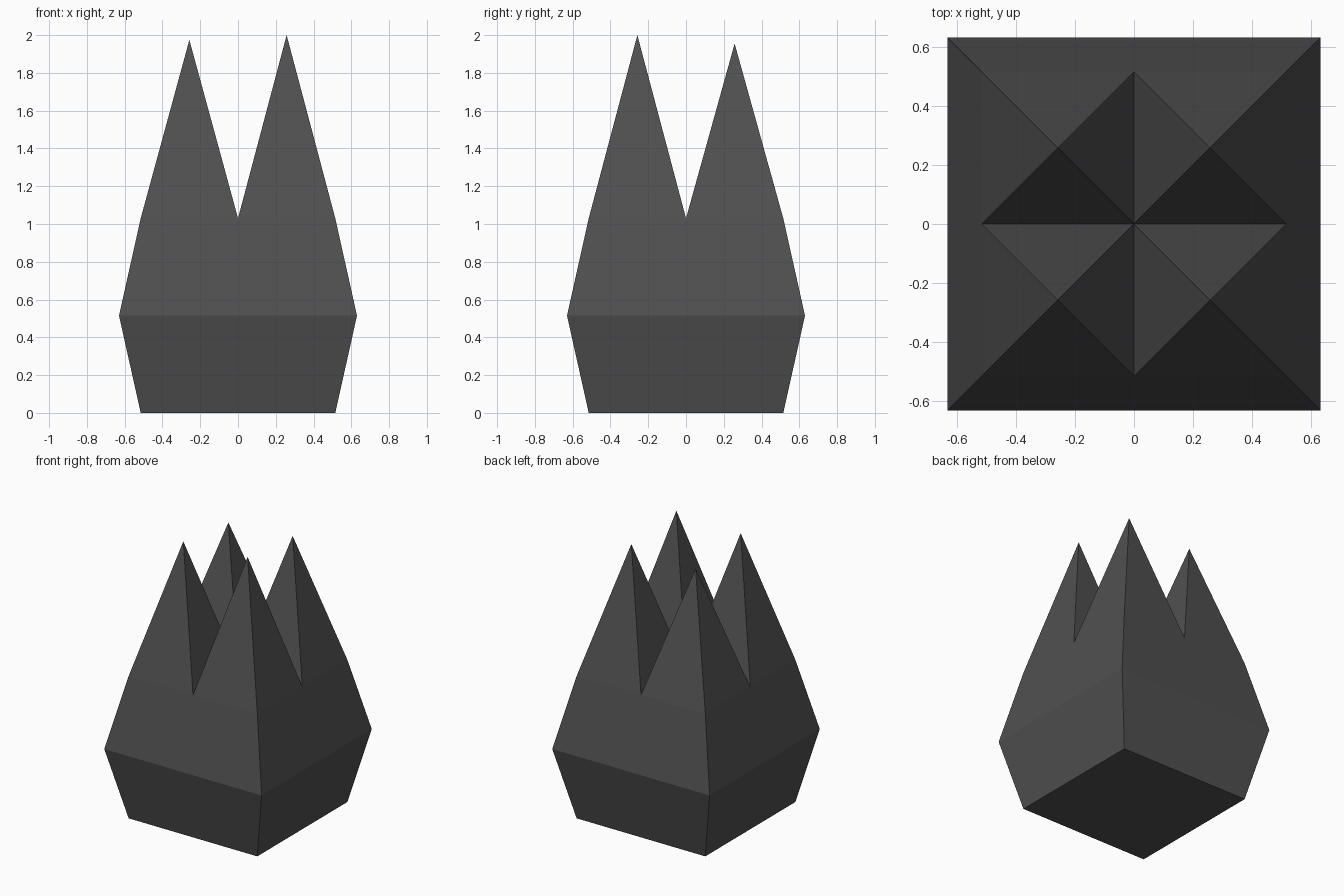
import bpy
import bmesh

if "Cube" in bpy.data.objects:
    bpy.data.objects.remove(bpy.data.objects["Cube"])

BASE, WAIST = 0.515, 0.63          # half widths of the body
Z_WAIST, Z_TOP = 0.515, 1.03       # ring heights
CORNERS = [(-1, -1), (1, -1), (1, 1), (-1, 1)]
TIP_HEIGHTS = [1.975, 2.0, 1.955, 1.915]   # same order as CORNERS

mat = bpy.data.materials.new("dark grey")
mat.diffuse_color = (0.08, 0.08, 0.08, 1)
mat.use_nodes = True
mat.node_tree.nodes["Principled BSDF"].inputs["Base Color"].default_value = mat.diffuse_color

bm = bmesh.new()


def ring(half, z):
    return [bm.verts.new((sx * half, sy * half, z)) for sx, sy in CORNERS]


# Body: square barrel, widest at the waist
bottom, waist, top = ring(BASE, 0), ring(WAIST, Z_WAIST), ring(BASE, Z_TOP)
bm.faces.new(bottom[::-1])
for i in range(4):
    j = (i + 1) % 4
    bm.faces.new((bottom[i], bottom[j], waist[j], waist[i]))
    mid = bm.verts.new((top[i].co + top[j].co) / 2)
    bm.faces.new((waist[i], waist[j], top[j], mid, top[i]))

# Spikes: one four-sided pyramid on each quarter of the top
h = BASE / 2
for (sx, sy), tip_z in zip(CORNERS, TIP_HEIGHTS):
    tip = bm.verts.new((sx * h, sy * h, tip_z))
    foot = [bm.verts.new((sx * h + cx * h, sy * h + cy * h, Z_TOP))
            for cx, cy in CORNERS]
    for i in range(4):
        bm.faces.new((foot[i], foot[(i + 1) % 4], tip))

# Weld the spikes onto the body
bmesh.ops.remove_doubles(bm, verts=bm.verts, dist=0.001)

mesh = bpy.data.meshes.new("spiked_block")
bm.to_mesh(mesh)
bm.free()
mesh.materials.append(mat)
obj = bpy.data.objects.new("spiked_block", mesh)
bpy.context.collection.objects.link(obj)
